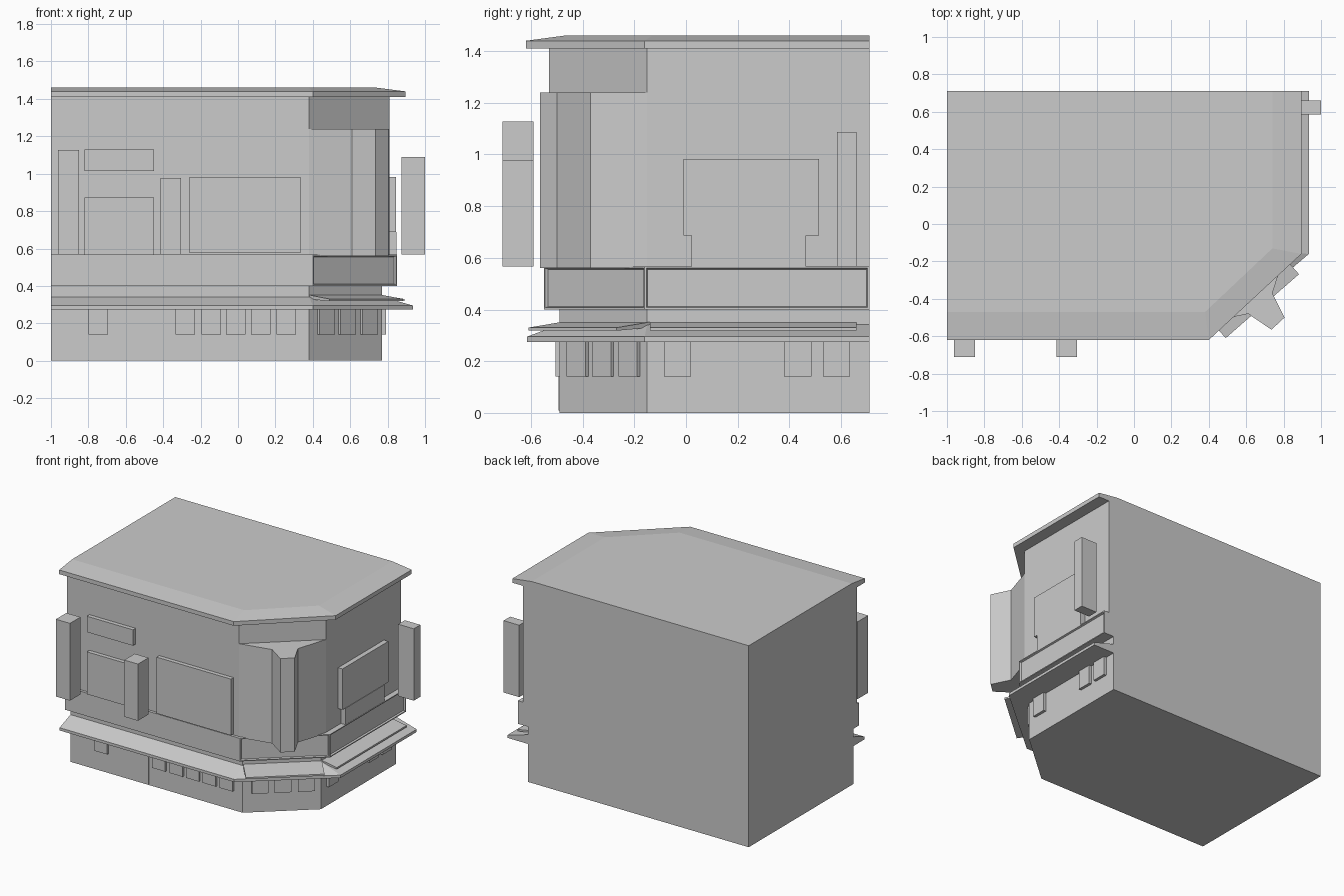
import bpy, bmesh, math
from mathutils import Vector

if "Cube" in bpy.data.objects:
    bpy.data.objects.remove(bpy.data.objects["Cube"])

BACK = 0.71


def footprint(front, right, c0, c1):
    """Block outline with the front right corner cut off from c0 (x) to c1 (y)."""
    return [(-1, front), (c0, front), (right, c1), (right, BACK), (-1, BACK)]


def finish(name, bm):
    bmesh.ops.recalc_face_normals(bm, faces=bm.faces)
    me = bpy.data.meshes.new(name)
    bm.to_mesh(me)
    bm.free()
    ob = bpy.data.objects.new(name, me)
    bpy.context.collection.objects.link(ob)
    return ob


def loft(name, rings, inset_faces=()):
    """Closed solid through stacked (outline, z) rings."""
    bm = bmesh.new()
    loops = [[bm.verts.new((x, y, z)) for x, y in pts] for pts, z in rings]
    sides = []
    for a, b in zip(loops, loops[1:]):
        n = len(a)
        for i in range(n):
            j = (i + 1) % n
            sides.append(bm.faces.new((a[i], a[j], b[j], b[i])))
    bm.faces.new(loops[0][::-1])
    bm.faces.new(loops[-1])
    bmesh.ops.recalc_face_normals(bm, faces=bm.faces)
    # stepped recessed panels
    for i in inset_faces:
        f = [sides[i]]
        bmesh.ops.inset_region(bm, faces=f, thickness=0.010, depth=0)
        bmesh.ops.inset_region(bm, faces=f, thickness=0.006, depth=-0.012)
    return finish(name, bm)


# Facade frames: origin, direction along the wall, outward normal
CH = Vector((0.39, 0.34, 0)).normalized()
FRONT = (Vector((0, -0.49, 0)), Vector((1, 0, 0)), Vector((0, -1, 0)))
RIGHT = (Vector((0.77, 0, 0)), Vector((0, 1, 0)), Vector((1, 0, 0)))
CORNER = (Vector((0.38, -0.49, 0)), CH, Vector((CH.y, -CH.x, 0)))


def slab(name, wall, u0, u1, profile):
    """Extrude a (distance out, z) profile along a facade."""
    o, d, n = wall
    bm = bmesh.new()
    a, b = [[bm.verts.new(o + d * u + n * p + Vector((0, 0, z))) for p, z in profile]
            for u in (u0, u1)]
    k = len(profile)
    for i in range(k):
        j = (i + 1) % k
        bm.faces.new((a[i], a[j], b[j], b[i]))
    bm.faces.new(a[::-1])
    bm.faces.new(b)
    return finish(name, bm)


def box(name, wall, u0, u1, z0, z1, p0, p1):
    return slab(name, wall, u0, u1, [(p0, z0), (p1, z0), (p1, z1), (p0, z1)])


# Building mass
ground = footprint(-0.49, 0.77, 0.38, -0.15)
upper = footprint(-0.53, 0.81, 0.38, -0.15)
loft("ground_floor", [(ground, 0), (ground, 0.41)])
# upper storey with its corner pier flaring out of the wall
pier = upper[:2] + [(0.61, -0.48), (0.735, -0.565), (0.805, -0.5), (0.74, -0.37)] + upper[2:]
loft("upper_floor", [(pier, 0.56), (pier, 1.24)])
loft("upper_frieze", [(upper, 1.24), (upper, 1.42)])

# Sign band with recessed corner and side panels
band = footprint(-0.55, 0.85, 0.40, -0.16)
loft("sign_band", [(band, 0.40), (band, 0.567)], inset_faces=(1, 2))

# Canopy and roof
eave = footprint(-0.615, 0.935, 0.40, -0.16)
loft("canopy", [(eave, 0.275), (eave, 0.295), (ground, 0.342)])
roof = footprint(-0.62, 0.895, 0.40, -0.16)
crown = footprint(-0.47, 0.74, 0.38, -0.13)
loft("roof", [(roof, 1.41), (roof, 1.44), (crown, 1.46)])

# Raised awnings over the canopy
slab("corner_awning", CORNER, 0.004, 0.524,
     [(-0.01, 0.33), (0.163, 0.318), (0.163, 0.33), (-0.01, 0.352)])
slab("side_awning", RIGHT, -0.14, 0.66,
     [(-0.01, 0.335), (0.12, 0.318), (0.12, 0.33), (-0.01, 0.352)])

# Ground floor windows and door
for i, x in enumerate((-0.80, -0.335, -0.195, -0.065, 0.07, 0.205)):
    box(f"front_window_{i}", FRONT, x, x + 0.105, 0.14, 0.28, -0.01, 0.015)
for i, u in enumerate((0.06, 0.21, 0.365)):
    box(f"corner_window_{i}", CORNER, u, u + 0.11, 0.14, 0.28, -0.01, 0.015)
for i, y in enumerate((-0.085, 0.38, 0.53)):
    box(f"side_window_{i}", RIGHT, y, y + 0.105, 0.14, 0.28, -0.01, 0.02)
box("door", FRONT, -0.64, -0.37, 0.01, 0.28, -0.01, 0.004)

# Upper floor panels on the front and right walls
for i, (x0, x1, z0, z1) in enumerate(((-0.82, -0.45, 0.565, 0.872),
                                      (-0.82, -0.45, 1.015, 1.13),
                                      (-0.26, 0.335, 0.575, 0.983))):
    box(f"front_panel_{i}", FRONT, x0, x1, z0, z1, 0.03, 0.07)
box("side_panel_upper", RIGHT, -0.01, 0.515, 0.687, 0.983, 0.03, 0.075)
box("side_panel_lower", RIGHT, 0.022, 0.465, 0.565, 0.687, 0.03, 0.078)

# Projecting blade signs
box("blade_sign_left", FRONT, -0.963, -0.85, 0.567, 1.127, 0.10, 0.22)
box("blade_sign_middle", FRONT, -0.415, -0.305, 0.567, 0.978, 0.10, 0.22)
box("blade_sign_right", RIGHT, 0.585, 0.66, 0.567, 1.088, 0.105, 0.23)
